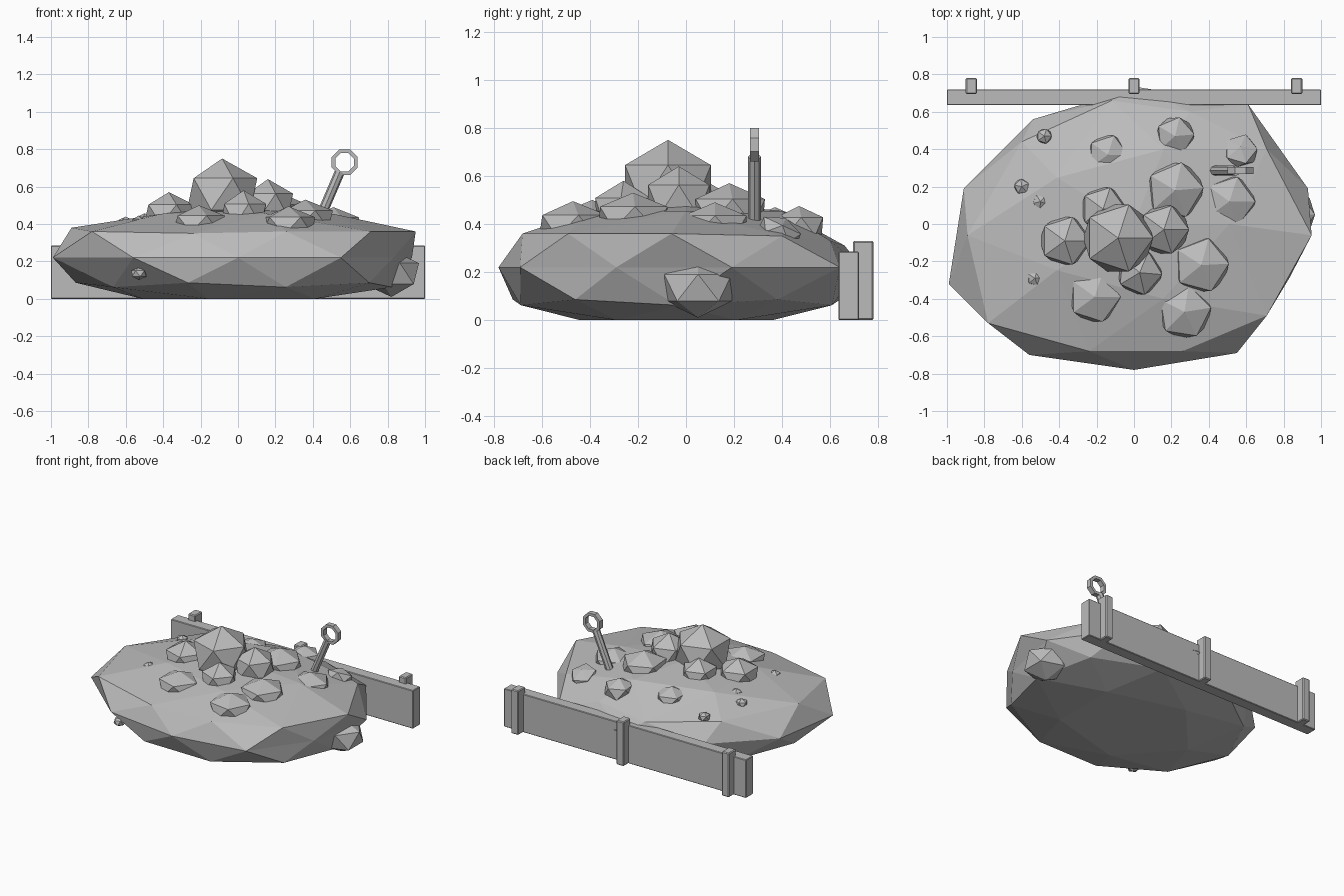
import bpy, bmesh, math
from mathutils import Vector, Matrix

if "Cube" in bpy.data.objects:
    bpy.data.objects.remove(bpy.data.objects["Cube"])

stone = bpy.data.materials.new("stone_grey")
stone.use_nodes = True
GREY = (0.5, 0.5, 0.5, 1)
stone.diffuse_color = GREY
stone.node_tree.nodes["Principled BSDF"].inputs["Base Color"].default_value = GREY


def finish(bm, name):
    """Turn a bmesh into a flat shaded grey object."""
    bmesh.ops.recalc_face_normals(bm, faces=bm.faces)
    mesh = bpy.data.meshes.new(name)
    bm.to_mesh(mesh)
    bm.free()
    mesh.materials.append(stone)
    obj = bpy.data.objects.new(name, mesh)
    bpy.context.collection.objects.link(obj)
    return obj


def rock(name, x, y, top, r, rz, turn=0, tilt=0):
    """A squashed twenty-sided stone, placed by the height of its tip."""
    bm = bmesh.new()
    m = (Matrix.Translation((x, y, top - rz)) @ Matrix.Rotation(math.radians(tilt), 4, "X")
         @ Matrix.Rotation(math.radians(turn), 4, "Z") @ Matrix.Diagonal((r, r, rz, 1)))
    bmesh.ops.create_icosphere(bm, subdivisions=1, radius=1, matrix=m)
    return finish(bm, name)


def box(name, lo, hi, bevel):
    """A box between two corners with a small chamfer."""
    lo, hi = Vector(lo), Vector(hi)
    bm = bmesh.new()
    m = Matrix.Translation((lo + hi) / 2) @ Matrix.Diagonal((*(hi - lo), 1))
    bmesh.ops.create_cube(bm, size=1, matrix=m)
    bmesh.ops.bevel(bm, geom=bm.edges[:], offset=bevel, segments=1, affect="EDGES")
    return finish(bm, name)


# Mound: squashed sphere with an uneven rim and shoulder and a flat underside
rim = [(0.93, 0.19), (0.61, 0.64), (0.03, 0.73), (-0.54, 0.56), (-0.91, 0.19),
       (-0.99, -0.32), (-0.56, -0.70), (0, -0.78), (0.55, -0.69), (0.83, -0.29)]
shoulder = [(0.95, -0.06, 0.36), (0.71, 0.40, 0.35), (0.30, 0.60, 0.33),
            (-0.12, 0.66, 0.31), (-0.60, 0.44, 0.36), (-0.89, -0.06, 0.38),
            (-0.78, -0.53, 0.36), (-0.24, -0.68, 0.35), (0.26, -0.68, 0.36),
            (0.71, -0.49, 0.36)]
bm = bmesh.new()
bmesh.ops.create_icosphere(bm, subdivisions=2, radius=1)
for v in bm.verts:
    p = v.co.copy()
    angle = math.degrees(math.atan2(p.y, p.x)) % 360
    if abs(p.z) < 0.1:
        v.co = (*rim[round((angle - 18) / 36) % 10], 0.22)
    elif 0.3 < p.z < 0.7:
        v.co = shoulder[round(angle / 36) % 10]
    elif p.z > 0:
        v.co = (p.x * 0.97, p.y * 0.8, 0.22 + 0.275 * p.z)
    else:
        v.co = (p.x * 0.97, p.y * 0.8 - 0.04, max(0, 0.22 + 0.3 * p.z))
finish(bm, "mound")

# Stones piled on the mound: x, y, tip height, radius, half height, turn, tilt
stones = [
    (-0.085, -0.075, 0.75, 0.21, 0.19, 0),
    (-0.37, -0.09, 0.57, 0.15, 0.12, 0),
    (-0.165, 0.08, 0.58, 0.135, 0.12, 0),
    (0.22, 0.18, 0.57, 0.17, 0.12, 5),
    (0.16, -0.03, 0.64, 0.15, 0.14, 0),
    (0.03, -0.26, 0.58, 0.135, 0.13, -5),
    (-0.21, -0.39, 0.50, 0.155, 0.10, 0),
    (0.36, -0.22, 0.53, 0.165, 0.105, 3),
    (0.27, -0.47, 0.495, 0.16, 0.105, 9),
    (0.51, 0.12, 0.49, 0.155, 0.10, 0),
    (-0.14, 0.37, 0.47, 0.12, 0.08, 0),
    (0.22, 0.47, 0.475, 0.115, 0.085, 5),
    (0.57, 0.39, 0.43, 0.10, 0.06, 0, -25),
    (0.82, 0.05, 0.26, 0.165, 0.125, 0),
]
for i, s in enumerate(stones):
    rock(f"stone_{i + 1}", *s)

# Pebbles barely breaking the surface
pebbles = [(-0.48, 0.47, 0.41), (-0.60, 0.20, 0.44), (-0.50, 0.12, 0.457),
           (-0.53, -0.29, 0.445), (-0.53, -0.64, 0.17)]
for i, p in enumerate(pebbles):
    rock(f"pebble_{i + 1}", *p, 0.045, 0.035, 25 * i)

# Leaning rod with a ring on its end
foot, tip = Vector((0.425, 0.285, 0.40)), Vector((0.545, 0.285, 0.68))
axis = tip - foot
bm = bmesh.new()
m = Matrix.Translation((foot + tip) / 2) @ axis.to_track_quat("Z", "Y").to_matrix().to_4x4()
bmesh.ops.create_cone(bm, cap_ends=True, segments=8, radius1=0.027, radius2=0.027,
                      depth=axis.length, matrix=m)
finish(bm, "rod")

bm = bmesh.new()
section = [(0.075, -0.019), (0.075, 0.019), (0.053, 0.019), (0.053, -0.019)]
loops = []
for i in range(8):
    a = math.radians(45 * i + 22.5)
    loops.append([bm.verts.new((0.57 + r * math.cos(a), 0.285 + d, 0.73 + r * math.sin(a)))
                  for r, d in section])
for i in range(8):
    p, q = loops[i], loops[(i + 1) % 8]
    for j in range(4):
        k = (j + 1) % 4
        bm.faces.new((p[j], p[k], q[k], q[j]))
finish(bm, "rod_ring")

# Wall behind the mound with three posts
box("wall_board", (-1, 0.635, 0), (1, 0.72, 0.285), 0.004)
for name, x in (("right", -0.87), ("middle", 0), ("left", 0.87)):
    box(f"{name}_post", (x - 0.03, 0.695, 0), (x + 0.03, 0.78, 0.33), 0.006)
